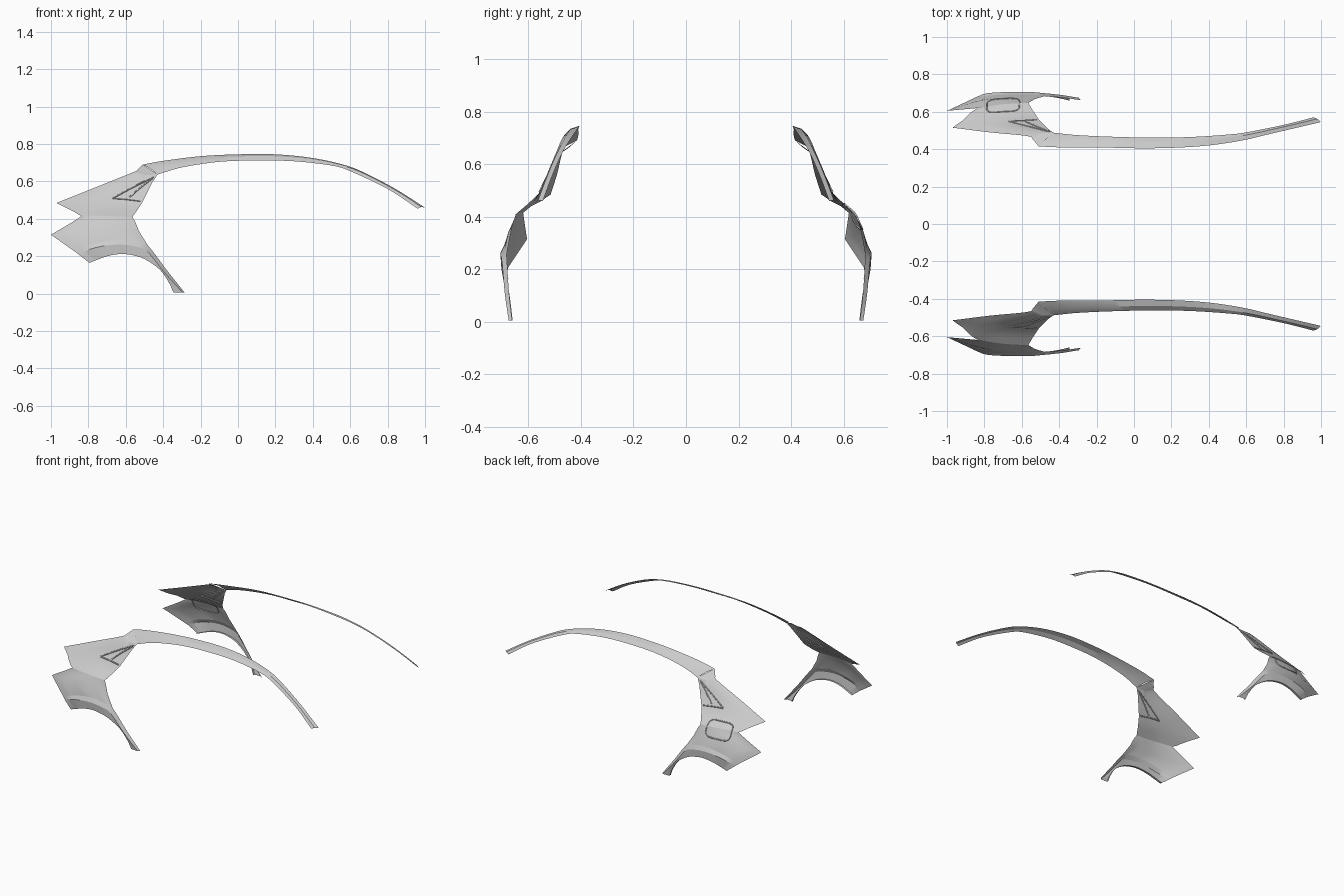
import bpy
import bmesh
import math
from mathutils import Vector
from mathutils.bvhtree import BVHTree

if "Cube" in bpy.data.objects:
    bpy.data.objects.remove(bpy.data.objects["Cube"], do_unlink=True)


def make_material(name, value):
    mat = bpy.data.materials.new(name)
    mat.use_nodes = True
    colour = (value, value, value, 1)
    mat.diffuse_color = colour
    mat.node_tree.nodes["Principled BSDF"].inputs["Base Color"].default_value = colour
    return mat


body_grey = make_material("body grey", 0.6)


def spline(points, count):
    """Smooth path through the points, evenly spaced by length."""
    pts = [Vector(p) for p in points]
    ends = [pts[0] * 2 - pts[1]] + pts + [pts[-1] * 2 - pts[-2]]
    dense = []
    for a, b, c, d in zip(ends, ends[1:], ends[2:], ends[3:]):
        for i in range(16):
            t = i / 16
            dense.append(b + (c - a) * (t / 2) + (a * 2 - b * 5 + c * 4 - d) * (t * t / 2)
                         + (b * 3 - a - c * 3 + d) * (t ** 3 / 2))
    dense.append(pts[-1])
    lengths = [0]
    for p, q in zip(dense, dense[1:]):
        lengths.append(lengths[-1] + (q - p).length)
    result, k = [], 0
    for i in range(count):
        goal = lengths[-1] * i / (count - 1)
        while k < len(dense) - 2 and lengths[k + 1] < goal:
            k += 1
        f = (goal - lengths[k]) / (lengths[k + 1] - lengths[k])
        result.append(dense[k].lerp(dense[k + 1], f))
    return result


def finish(obj, both_sides=True, angle=25):
    obj.data.materials.append(body_grey)
    bpy.ops.object.select_all(action="DESELECT")
    obj.select_set(True)
    bpy.context.view_layer.objects.active = obj
    if obj.type == "MESH":
        bpy.ops.object.shade_smooth_by_angle(angle=math.radians(angle))
    if both_sides:
        mirror = obj.modifiers.new("other side", "MIRROR")
        mirror.use_axis = (False, True, False)
        mirror.use_mirror_merge = False


def loft(name, rows, count=48):
    """Sheet of quads stretched over a list of paths, facing outward."""
    bm = bmesh.new()
    grid = [[bm.verts.new(p) for p in spline(row, count)] for row in rows]
    for upper, lower in zip(grid, grid[1:]):
        for i in range(count - 1):
            bm.faces.new((upper[i], upper[i + 1], lower[i + 1], lower[i]))
    bm.normal_update()
    if sum(f.normal.y * f.calc_area() for f in bm.faces) < 0:
        bmesh.ops.reverse_faces(bm, faces=bm.faces[:])
    mesh = bpy.data.meshes.new(name)
    bm.to_mesh(mesh)
    surface = BVHTree.FromBMesh(bm)
    bm.free()
    obj = bpy.data.objects.new(name, mesh)
    bpy.context.collection.objects.link(obj)
    finish(obj)
    return surface


# Roof rail: top edge, rounded middle, bottom edge
rail_top = [(-.51, .415, .69), (-.4, .41, .71), (-.2, .41, .735), (0, .405, .745), (.2, .407, .745),
            (.4, .42, .725), (.58, .447, .685), (.7, .475, .635), (.85, .51, .555), (1, .545, .46)]
rail_bottom = [(-.43, .488, .637), (-.3, .475, .675), (-.1, .466, .705), (.1, .462, .712),
               (.3, .465, .708), (.5, .478, .685), (.6, .49, .655), (.8, .53, .56), (.96, .57, .455)]
bulge = Vector((0, .005, .006))
rail_middle = [a.lerp(b, .5) + bulge for a, b in zip(spline(rail_top, 12), spline(rail_bottom, 12))]
loft("roof_rail", [rail_top, rail_middle, rail_bottom], 64)

# Shoulder and pillar panel above the waist crease
waist = [(-.835, .62, .415), (-.7, .64, .415), (-.565, .648, .41)]
upper_panel = loft("pillar_panel", [
    [(-.97, .515, .485), (-.77, .49, .565), (-.57, .47, .645), (-.54, .45, .66), (-.51, .415, .69)],
    [(-.95, .53, .475), (-.75, .51, .55), (-.57, .49, .625), (-.43, .488, .637)],
    [(-.92, .55, .46), (-.75, .53, .53), (-.6, .52, .57), (-.455, .505, .6)],
    [(-.88, .59, .44), (-.7, .565, .48), (-.51, .56, .49)],
    [(-.86, .605, .427), (-.7, .605, .445), (-.54, .605, .445)],
    waist])

# Quarter panel between the waist crease and the wheel flare
crease = [(-.865, .668, .22), (-.8, .684, .258), (-.7, .691, .283), (-.62, .693, .29),
          (-.53, .69, .277), (-.48, .683, .255)]
lower_panel = loft("quarter_panel", [
    waist,
    [(-.89, .615, .38), (-.72, .653, .385), (-.55, .656, .385)],
    [(-1, .605, .315), (-.8, .665, .337), (-.62, .677, .34), (-.53, .668, .335)],
    crease])

# Wheel arch: flare ledge, face, and inward lip
ledge = [(-.85, .676, .208), (-.79, .698, .238), (-.7, .705, .258), (-.62, .707, .262),
         (-.54, .705, .25), (-.485, .7, .225), (-.39, .69, .11), (-.295, .675, .005)]
arch = [(-.795, .69, .165), (-.7, .7, .2), (-.63, .703, .212), (-.57, .703, .207),
        (-.5, .7, .185), (-.42, .69, .13), (-.37, .68, .06), (-.345, .674, .005)]
lip = [(x, y - .014, z) for x, y, z in arch]
loft("wheel_arch", [crease + [(-.38, .675, .125), (-.285, .662, .005)], ledge, arch, lip])


def seam(name, outline, closed=False, both_sides=True):
    """Thin bead following the panels along an outline given in x and z."""
    path = []
    for x, z in outline:
        for surface in (upper_panel, lower_panel):
            hit = surface.ray_cast(Vector((x, 2, z)), Vector((0, -1, 0)))[0]
            if hit:
                path.append(hit)
                break
    curve = bpy.data.curves.new(name, "CURVE")
    curve.dimensions = "3D"
    curve.bevel_depth = .004
    curve.bevel_resolution = 1
    line = curve.splines.new("POLY")
    line.points.add(len(path) - 1)
    for point, place in zip(line.points, path):
        point.co = (*place, 1)
    line.use_cyclic_u = closed
    obj = bpy.data.objects.new(name, curve)
    bpy.context.collection.objects.link(obj)
    finish(obj, both_sides)


def trace(*corners):
    return [p.xz for p in spline([(x, 0, z) for x, z in corners], 16)]


# Pillar trim triangle
seam("pillar_trim_upper", trace((-.67, .51), (-.56, .57), (-.45, .625)))
seam("pillar_trim_inner", trace((-.58, .515), (-.53, .56), (-.46, .615)))
seam("pillar_trim_lower", trace((-.67, .51), (-.6, .505), (-.52, .495)))

# Filler door outline, on the back side only
door = []
for i in range(64):
    a = math.tau * i / 64
    c, s = math.cos(a), math.sin(a)
    door.append((-.7 + .088 * math.copysign(abs(c) ** .45, c),
                 .4 + .048 * math.copysign(abs(s) ** .45, s)))
seam("filler_door_seam", door, closed=True, both_sides=False)
